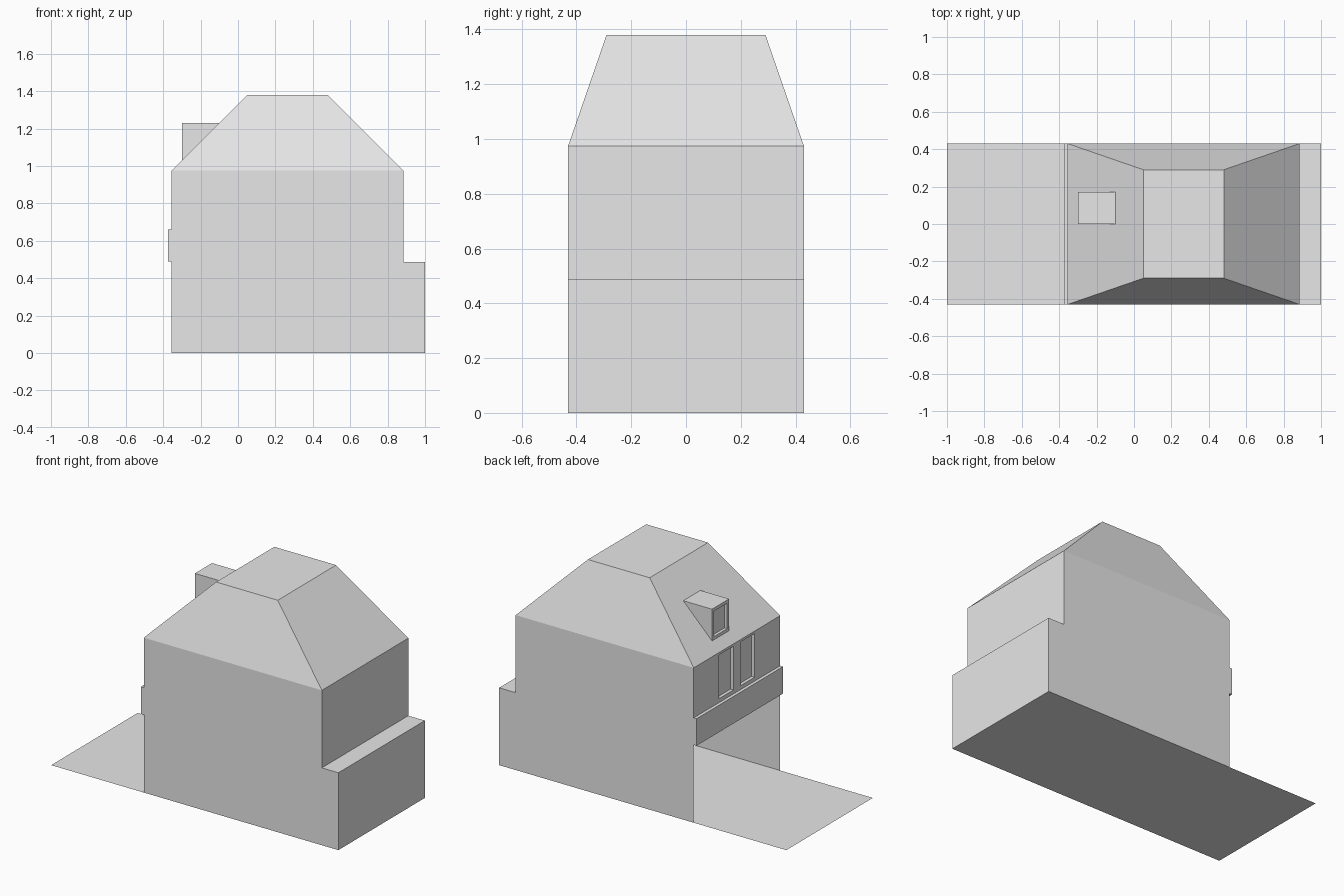
import bpy
import bmesh
from mathutils import Vector

cube = bpy.data.objects.get("Cube")
if cube:
    bpy.data.objects.remove(cube, do_unlink=True)

grey = bpy.data.materials.new("plain grey")
grey.use_nodes = True
grey.diffuse_color = (0.8, 0.8, 0.8, 1)
grey.node_tree.nodes["Principled BSDF"].inputs["Base Color"].default_value = (0.8, 0.8, 0.8, 1)

# Main dimensions
FRONT_X, UPPER_X, END_X = -0.355, 0.885, 1.0
HALF = 0.43
FLOOR_Z, EAVES_Z, TOP_Z = 0.487, 0.975, 1.38


def finish(name, bm):
    mesh = bpy.data.meshes.new(name)
    bm.to_mesh(mesh)
    bm.free()
    mesh.materials.append(grey)
    obj = bpy.data.objects.new(name, mesh)
    bpy.context.collection.objects.link(obj)
    return obj


def sheet(name, faces, centre):
    """Open surface whose faces all point away from a centre."""
    bm = bmesh.new()
    for pts in faces:
        face = bm.faces.new([bm.verts.new(p) for p in pts])
        face.normal_update()
        if face.normal.dot(face.calc_center_median() - Vector(centre)) < 0:
            face.normal_flip()
    bmesh.ops.remove_doubles(bm, verts=bm.verts, dist=0.0001)
    return finish(name, bm)


def flat(x0, x1, z):
    return [(x0, -HALF, z), (x1, -HALF, z), (x1, HALF, z), (x0, HALF, z)]


def upright(x, z0, z1):
    return [(x, -HALF, z0), (x, HALF, z0), (x, HALF, z1), (x, -HALF, z1)]


def window_panel(name, x, ys, zs, depth):
    """Upright panel facing -x; every second cell of the middle row is a recess."""
    bm = bmesh.new()

    def quad(pts):
        bm.faces.new([bm.verts.new(p) for p in pts])

    for i in range(len(ys) - 1):
        for j in range(len(zs) - 1):
            cell = [(ys[i], zs[j]), (ys[i + 1], zs[j]), (ys[i + 1], zs[j + 1]), (ys[i], zs[j + 1])]
            recess = i % 2 == 1 and j == 1
            quad([(x + depth * recess, y, z) for y, z in cell])
            if recess:
                for a, b in zip(cell, cell[1:] + cell[:1]):
                    quad([(x, *a), (x, *b), (x + depth, *b), (x + depth, *a)])
    bmesh.ops.remove_doubles(bm, verts=bm.verts, dist=0.0001)
    bmesh.ops.recalc_face_normals(bm, faces=bm.faces)
    bm.faces.ensure_lookup_table()
    if bm.faces[0].normal.x > 0:
        bmesh.ops.reverse_faces(bm, faces=bm.faces)
    return finish(name, bm)


# Ground slab running under the house and out to the forecourt
sheet("ground", [flat(-1, END_X, 0)], (0, 0, 1))

# Side walls, end walls and low annex; the ground floor is open toward -x
outline = [(FRONT_X, 0), (END_X, 0), (END_X, FLOOR_Z), (UPPER_X, FLOOR_Z),
           (UPPER_X, EAVES_Z), (FRONT_X, EAVES_Z)]
walls = [[(x, side * HALF, z) for x, z in outline] for side in (-1, 1)]
walls += [upright(END_X, 0, FLOOR_Z), upright(UPPER_X, FLOOR_Z, EAVES_Z),
          flat(UPPER_X, END_X, FLOOR_Z)]
sheet("walls", walls, (0.3, 0, 0.3))

# Ceiling of the open ground floor
sheet("ceiling", [flat(FRONT_X, UPPER_X, FLOOR_Z)], (0, 0, 1))

# Upper facade with two recessed windows
window_panel("upper_facade", FRONT_X, [-HALF, -0.175, -0.035, 0.035, 0.18, HALF],
             [FLOOR_Z, 0.685, 0.96, EAVES_Z], 0.02)

# Fascia band above the opening
bm = bmesh.new()
bmesh.ops.create_cube(bm, size=1)
bmesh.ops.scale(bm, vec=(0.02, 2 * HALF, 0.17), verts=bm.verts)
bmesh.ops.translate(bm, vec=(FRONT_X - 0.01, 0, 0.575), verts=bm.verts)
finish("fascia_band", bm)

# Truncated hip roof
eaves = flat(FRONT_X, UPPER_X, EAVES_Z)
crown = [(0.05, -0.29, TOP_Z), (0.48, -0.29, TOP_Z), (0.48, 0.29, TOP_Z), (0.05, 0.29, TOP_Z)]
slopes = [[eaves[i], eaves[(i + 1) % 4], crown[(i + 1) % 4], crown[i]] for i in range(4)]
sheet("roof", slopes + [crown], (0.27, 0, 1))

# Dormer with a recessed window
DX, DZ, Y0, Y1 = -0.3, 1.23, 0.0, 0.17
BACK_X, BASE_Z = -0.1, 1.03
cheeks = [[(DX, y, BASE_Z), (DX, y, DZ), (BACK_X, y, DZ)] for y in (Y0, Y1)]
lid = [(DX, Y0, DZ), (BACK_X, Y0, DZ), (BACK_X, Y1, DZ), (DX, Y1, DZ)]
sheet("dormer", cheeks + [lid], (-0.2, 0.085, 1.1))
window_panel("dormer_window", DX, [Y0, Y0 + 0.02, Y1 - 0.02, Y1],
             [BASE_Z, BASE_Z + 0.02, DZ - 0.02, DZ], 0.018)
